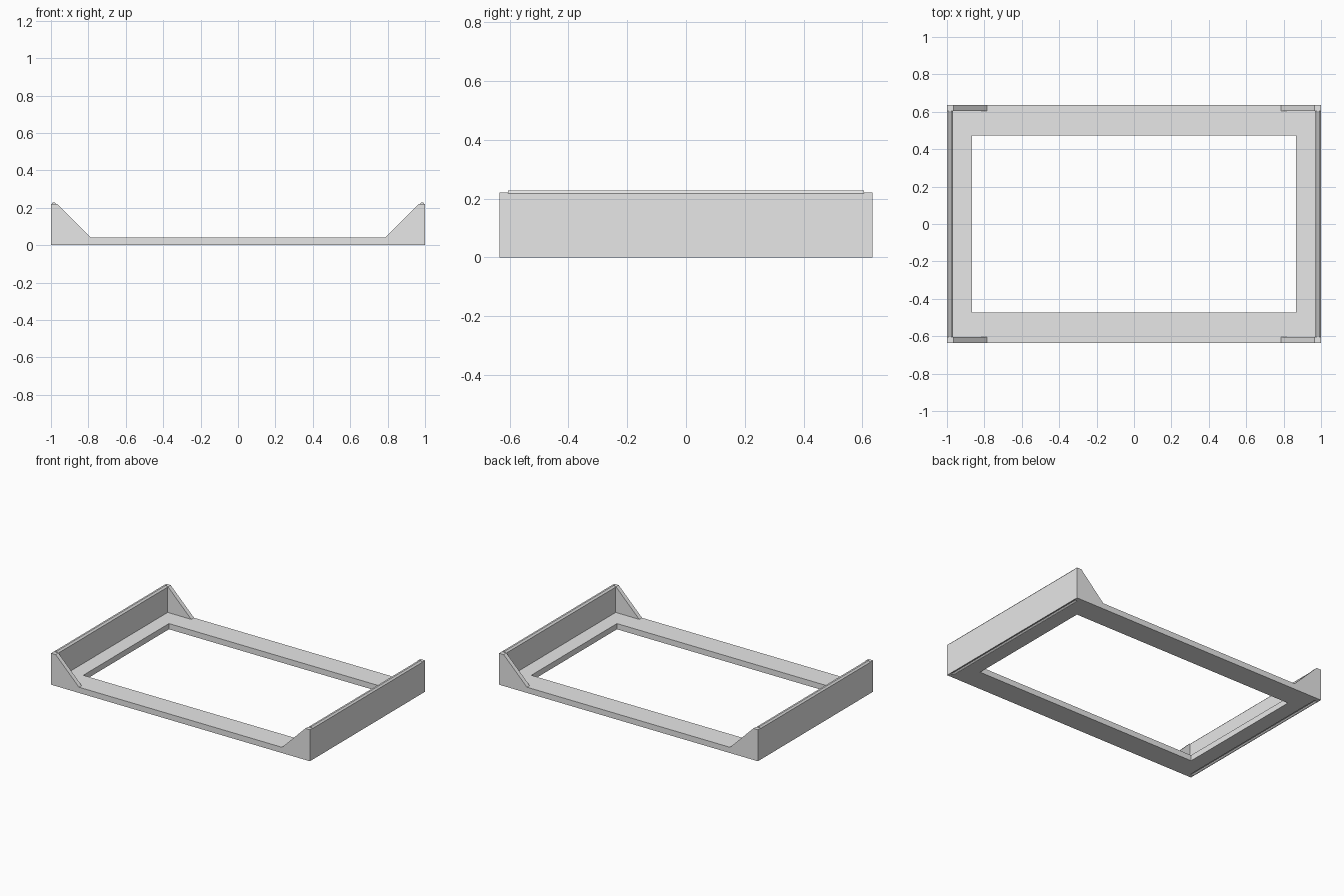
import bpy, bmesh

if "Cube" in bpy.data.objects:
    bpy.data.objects.remove(bpy.data.objects["Cube"], do_unlink=True)

grey = bpy.data.materials.new("light grey")
grey.use_nodes = True
grey.diffuse_color = (0.8, 0.8, 0.8, 1)
grey.node_tree.nodes["Principled BSDF"].inputs["Base Color"].default_value = (0.8, 0.8, 0.8, 1)

W, D = 1.0, 0.635        # half width and half depth
INNER, LIP = 0.967, 0.605  # inner wall face, inner gusset face
FLOOR, TOP = 0.04, 0.22


def extrude_y(name, profile, y0, y1):
    """Extrude an (x, z) profile from y0 to y1."""
    bm = bmesh.new()
    face = bm.faces.new([bm.verts.new((x, y0, z)) for x, z in profile])
    result = bmesh.ops.extrude_face_region(bm, geom=[face])
    moved = [v for v in result["geom"] if isinstance(v, bmesh.types.BMVert)]
    bmesh.ops.translate(bm, verts=moved, vec=(0, y1 - y0, 0))
    bmesh.ops.recalc_face_normals(bm, faces=bm.faces)
    mesh = bpy.data.meshes.new(name)
    bm.to_mesh(mesh)
    bm.free()
    mesh.materials.append(grey)
    obj = bpy.data.objects.new(name, mesh)
    bpy.context.collection.objects.link(obj)
    return obj


def box(name, x, y, z0, z1):
    return extrude_y(name, [(-x, z0), (x, z0), (x, z1), (-x, z1)], -y, y)


def cut(target, cutter):
    mod = target.modifiers.new(cutter.name, 'BOOLEAN')
    mod.operation = 'DIFFERENCE'
    mod.solver = 'EXACT'
    mod.object = cutter
    cutter.hide_render = True
    cutter.hide_viewport = True
    cutter.display_type = 'WIRE'


# Flat rectangular base with a large opening
base = box("base_frame", W, D, 0, FLOOR)
cut(base, box("opening_cutter", 0.865, 0.473, -0.1, 0.1))

for side, s in (("left", 1), ("right", -1)):
    # Side wall with a chamfered stacking ridge
    wall = [(W, FLOOR), (W, TOP - 0.003), (0.99, 0.228), (0.978, 0.228),
            (INNER, TOP - 0.003), (INNER, FLOOR)]
    extrude_y(side + "_wall", [(s * x, z) for x, z in wall], -LIP, LIP)

    # Matching groove under the wall
    groove = [(0.995, -0.01), (0.995, 0.003), (0.99, 0.01), (0.978, 0.01),
              (0.972, 0.003), (0.972, -0.01)]
    cut(base, extrude_y(side + "_groove_cutter", [(s * x, z) for x, z in groove], -LIP, LIP))

    # Sloping corner gussets at the front and back
    gusset = [(W, FLOOR), (W, TOP), (0.965, TOP), (0.785, FLOOR)]
    for end, y0, y1 in (("front", -D, -LIP), ("back", LIP, D)):
        extrude_y(f"{end}_{side}_gusset", [(s * x, z) for x, z in gusset], y0, y1)

# Bake the cuts, then drop the cutters
bpy.context.view_layer.update()
depsgraph = bpy.context.evaluated_depsgraph_get()
baked = bpy.data.meshes.new_from_object(base.evaluated_get(depsgraph))
base.modifiers.clear()
base.data = baked
for obj in [o for o in bpy.data.objects if o.name.endswith("_cutter")]:
    bpy.data.objects.remove(obj, do_unlink=True)
